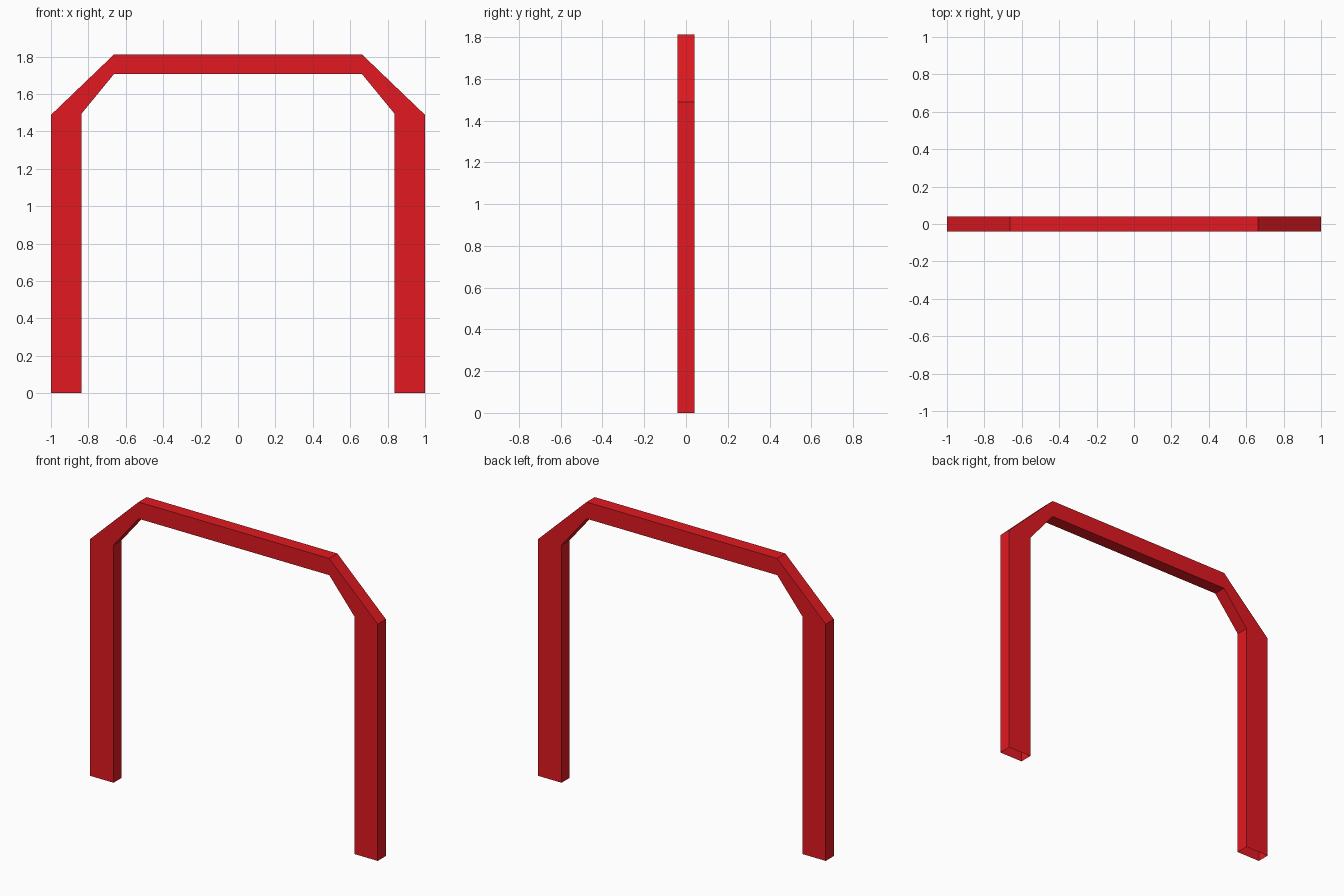
import bpy, bmesh

if "Cube" in bpy.data.objects:
    bpy.data.objects.remove(bpy.data.objects["Cube"])

HALF_DEPTH = 0.0405

# Outer and inner outline points (x, z) of the right half, from foot to middle
STATIONS = [
    ((1.0, 0.0), (0.837, 0.0)),
    ((1.0, 1.488), (0.837, 1.494)),
    ((0.663, 1.811), (0.663, 1.706)),
    ((0.0, 1.811), (0.0, 1.706)),
]

# Sweep a four-sided tube through the stations; the foot stays open
bm = bmesh.new()
rings = []
for (ox, oz), (ix, iz) in STATIONS:
    corners = [(ox, -HALF_DEPTH, oz), (ox, HALF_DEPTH, oz),
               (ix, HALF_DEPTH, iz), (ix, -HALF_DEPTH, iz)]
    rings.append([bm.verts.new(c) for c in corners])
for low, high in zip(rings, rings[1:]):
    for i in range(4):
        j = (i + 1) % 4
        bm.faces.new((low[i], low[j], high[j], high[i]))

mesh = bpy.data.meshes.new("arch_frame")
bm.to_mesh(mesh)
bm.free()
frame = bpy.data.objects.new("arch_frame", mesh)
bpy.context.collection.objects.link(frame)

# Left half of the arch
mirror = frame.modifiers.new("mirror", 'MIRROR')
mirror.use_axis[0] = True
mirror.use_mirror_merge = True

# Red paint
paint = bpy.data.materials.new("red_paint")
paint.diffuse_color = (0.75, 0.01, 0.015, 1.0)
paint.use_nodes = True
paint.node_tree.nodes["Principled BSDF"].inputs["Base Color"].default_value = paint.diffuse_color
mesh.materials.append(paint)
